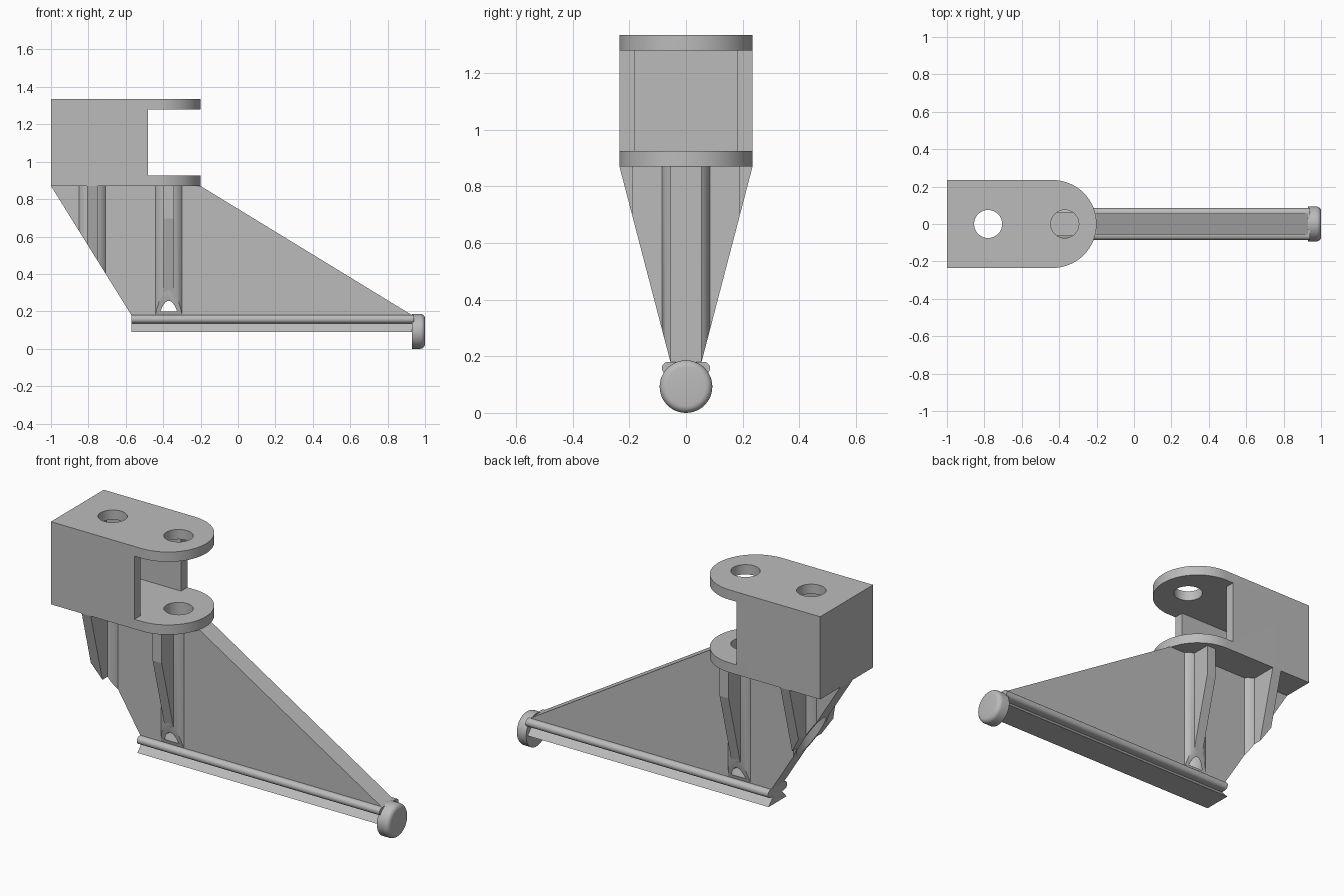
import bpy, bmesh
from math import pi, sin, cos
from mathutils import Matrix, Vector

cube = bpy.data.objects.get("Cube")
if cube:
    bpy.data.objects.remove(cube, do_unlink=True)

grey = bpy.data.materials.new("plain grey")
grey.use_nodes = True
COLOUR = (0.5, 0.5, 0.5, 1)
grey.diffuse_color = COLOUR
grey.node_tree.nodes["Principled BSDF"].inputs["Base Color"].default_value = COLOUR

HOLES = {"rear": -0.78, "front": -0.37}
HOLE_R, TUBE_R = 0.075, 0.09
BASE, TOP = 0.18, 0.87            # height of the rail top and the bracket underside
HALF, WEB = 0.235, 0.055          # half widths of bracket and web
TAIL_TOP, TAIL_LOW = -1.0, -0.57  # sloping rear edge


def finish(name, bm):
    bmesh.ops.recalc_face_normals(bm, faces=bm.faces)
    mesh = bpy.data.meshes.new(name)
    bm.to_mesh(mesh)
    bm.free()
    mesh.materials.append(grey)
    obj = bpy.data.objects.new(name, mesh)
    bpy.context.collection.objects.link(obj)
    return obj


def prism(points, axis, lo, hi):
    """Solid extruded along an axis from a 2D outline."""
    place = {"x": lambda p, t: (t, *p),
             "y": lambda p, t: (p[0], t, p[1]),
             "z": lambda p, t: (*p, t)}[axis]
    bm = bmesh.new()
    face = bm.faces.new([bm.verts.new(place(p, lo)) for p in points])
    ext = bmesh.ops.extrude_face_region(bm, geom=[face])
    moved = [v for v in ext["geom"] if isinstance(v, bmesh.types.BMVert)]
    step = Vector(place((0, 0), hi)) - Vector(place((0, 0), lo))
    bmesh.ops.translate(bm, verts=moved, vec=step)
    return bm


def cylinder(x, radius, lo, hi):
    bm = bmesh.new()
    bmesh.ops.create_cone(bm, cap_ends=True, segments=48, radius1=radius, radius2=radius,
                          depth=hi - lo, matrix=Matrix.Translation((x, 0, (lo + hi) / 2)))
    return bm


def trim(bm, point, normal):
    """Remove what lies beyond a plane and close the cut."""
    geom = bm.verts[:] + bm.edges[:] + bm.faces[:]
    bmesh.ops.bisect_plane(bm, geom=geom, plane_co=point, plane_no=normal, clear_outer=True)
    rim = [e for e in bm.edges if e.is_boundary]
    if rim:
        bmesh.ops.contextual_create(bm, geom=rim)


def trim_slopes(bm):
    """Cut to the tapering sides and the sloping rear edge."""
    rise = TOP - BASE
    for side in (-1, 1):
        trim(bm, (0, side * WEB, BASE), (0, side * rise, WEB - HALF))
    trim(bm, (TAIL_LOW, 0, BASE), (-rise, 0, TAIL_TOP - TAIL_LOW))


def cut(obj, bm):
    cutter = finish("cutter", bm)
    cutter.hide_render = True
    mod = obj.modifiers.new("cut", "BOOLEAN")
    mod.operation, mod.solver, mod.object = "DIFFERENCE", "EXACT", cutter
    bpy.context.view_layer.objects.active = obj
    bpy.ops.object.modifier_apply(modifier=mod.name)
    bpy.data.objects.remove(cutter, do_unlink=True)


def smooth(obj):
    bpy.ops.object.select_all(action="DESELECT")
    obj.select_set(True)
    bpy.context.view_layer.objects.active = obj
    bpy.ops.object.shade_smooth_by_angle(angle=pi / 6)


def drill(obj, x, bottom):
    cut(obj, cylinder(x, HOLE_R, bottom, 1.6))


def floor_of(key):
    return 0.2 if key == "front" else -0.2


# Bracket: hollow block with two round-ended lugs
cx = -0.2 - HALF
arc = [(cx + HALF * cos(a), HALF * sin(a)) for a in [-pi / 2 + pi * i / 32 for i in range(33)]]
bracket = finish("bracket", prism([(-1, HALF), (-1, -HALF)] + arc, "z", TOP, 1.335))
half_slot = [(-0.945, -0.18), (-0.48, -0.18), (-0.48, -0.4), (0, -0.4)]
slot = half_slot + [(x, -y) for x, y in reversed(half_slot)]
cut(bracket, prism(slot, "z", 0.925, 1.28))
for x in HOLES.values():
    drill(bracket, x, 0.6)
smooth(bracket)

# Web plate between bracket and rail
web = finish("web", prism([(TAIL_TOP, TOP), (TAIL_LOW, BASE), (0.93, BASE), (-0.2, TOP)],
                          "y", -WEB, WEB))
for key, x in HOLES.items():
    drill(web, x, floor_of(key))
smooth(web)

# Tubes around the holes, with gussets on both sides
for key, x in HOLES.items():
    bm = cylinder(x, TUBE_R, BASE, TOP)
    trim_slopes(bm)
    tube = finish(key + "_tube", bm)
    drill(tube, x, floor_of(key))
    smooth(tube)
    reach = 0.19 if key == "front" else HALF
    for side, label in ((1, "back"), (-1, "near")):
        ys = sorted((side * 0.083, side * reach))
        bm = prism([(x - 0.028, ys[0]), (x + 0.028, ys[0]),
                    (x + 0.028, ys[1]), (x - 0.028, ys[1])], "z", BASE, TOP)
        trim_slopes(bm)
        finish(f"{key}_gusset_{label}", bm)

# Rail: rounded lobes on top, a groove, and a flared foot
lobe = [(0.063 + 0.022 * cos(a), 0.158 + 0.022 * sin(a))
        for a in [-pi / 2 + pi * i / 10 for i in range(11)]]
side = [(0.08, 0.09), (0.04, 0.134)] + lobe
rail = finish("rail", prism(side + [(-y, z) for y, z in reversed(side)], "x", TAIL_LOW, 0.94))
smooth(rail)

# Round end stop with a softened outer rim
bm = bmesh.new()
bmesh.ops.create_cone(bm, cap_ends=True, segments=48, radius1=0.093, radius2=0.093, depth=0.07,
                      matrix=Matrix.Translation((0.965, 0, 0.093)) @ Matrix.Rotation(pi / 2, 4, "Y"))
outer = [e for e in bm.edges if all(v.co.x > 0.99 for v in e.verts)]
bmesh.ops.bevel(bm, geom=outer, offset=0.025, segments=5, profile=0.5, affect="EDGES")
smooth(finish("end_stop", bm))
